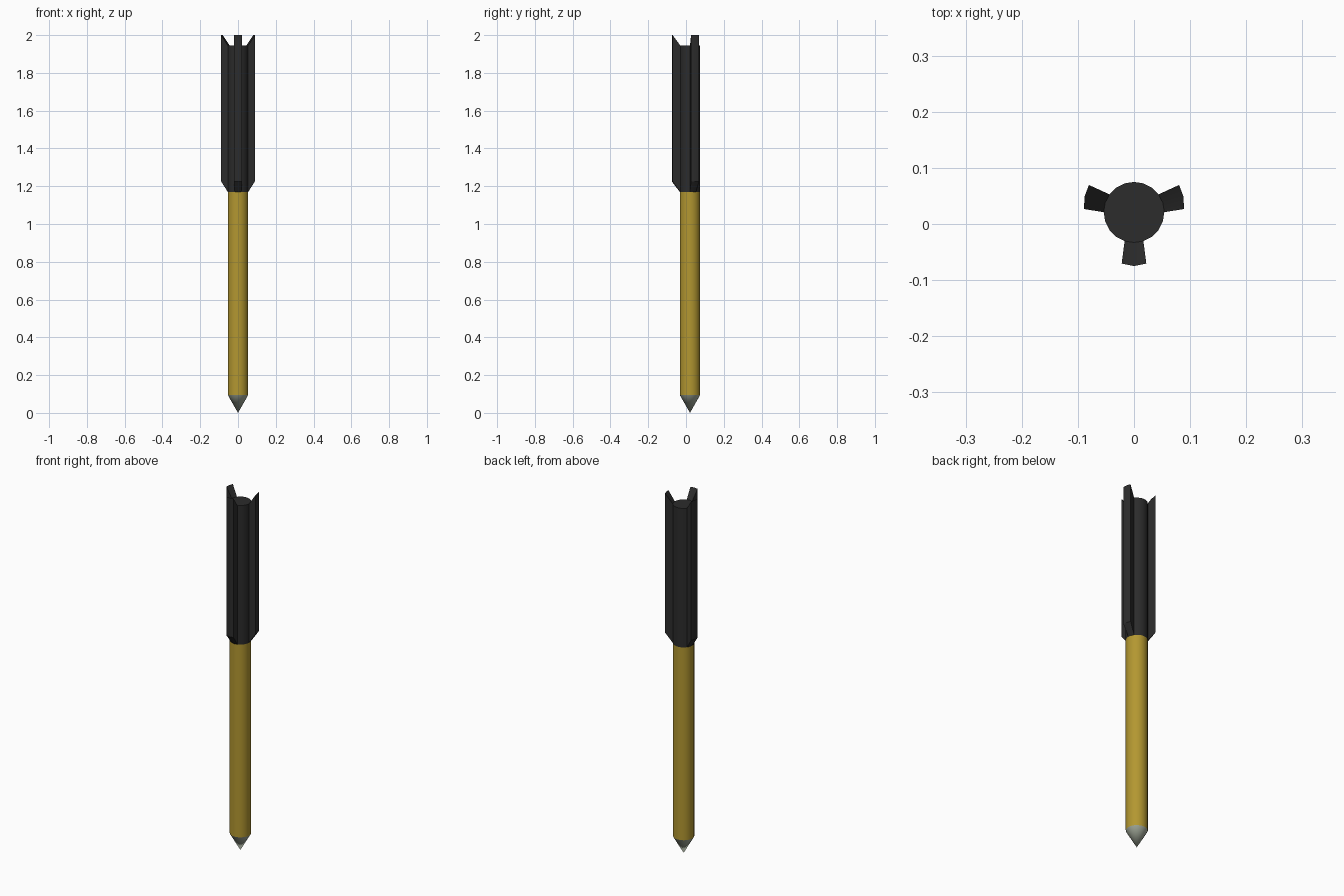
import bpy, bmesh, math

if "Cube" in bpy.data.objects:
    bpy.data.objects.remove(bpy.data.objects["Cube"])

N = 20           # sides of the round body
R = 0.054        # body radius
CY = 0.021       # body axis offset in y
Z_TIP, Z_GRIP, Z_TOP, RISE = 0.095, 1.17, 1.945, 0.055


def material(name, rgb):
    m = bpy.data.materials.new(name)
    m.diffuse_color = (*rgb, 1)
    m.use_nodes = True
    m.node_tree.nodes["Principled BSDF"].inputs["Base Color"].default_value = m.diffuse_color
    return m


def finish(name, bm, mat):
    bmesh.ops.recalc_face_normals(bm, faces=bm.faces)
    me = bpy.data.meshes.new(name)
    bm.to_mesh(me)
    bm.free()
    ob = bpy.data.objects.new(name, me)
    bpy.context.collection.objects.link(ob)
    ob.location.y = CY
    me.materials.append(mat)
    bpy.ops.object.select_all(action='DESELECT')
    ob.select_set(True)
    bpy.context.view_layer.objects.active = ob
    bpy.ops.object.shade_smooth_by_angle(angle=math.radians(30))
    return ob


def ring(bm, z):
    return [bm.verts.new((R * math.cos(math.tau * i / N),
                          R * math.sin(math.tau * i / N), z)) for i in range(N)]


def bridge(bm, a, b, skip=()):
    for i in range(N):
        if i not in skip:
            j = (i + 1) % N
            bm.faces.new((a[i], a[j], b[j], b[i]))


gold = material("gold", (0.45, 0.31, 0.03))
silver = material("silver", (0.38, 0.42, 0.34))
black = material("black", (0.025, 0.025, 0.025))

# pointed tip
bm = bmesh.new()
base = ring(bm, Z_TIP)
apex = bm.verts.new((0, 0, 0))
for i in range(N):
    bm.faces.new((apex, base[i], base[(i + 1) % N]))
finish("tip", bm, silver)

# long shaft
bm = bmesh.new()
bridge(bm, ring(bm, Z_TIP), ring(bm, Z_GRIP))
finish("shaft", bm, gold)

# finned tail: pairs of body faces pulled outward and upward into three fins
side = [(0.0893, 0.0058), (0.088, 0.0283), (0.0804, 0.0486)]
fins = {0: side,
        8: [(-x, y) for x, y in reversed(side)],
        14: [(-0.022, -0.0915), (0, -0.096), (0.022, -0.0915)]}
bm = bmesh.new()
low, high = ring(bm, Z_GRIP), ring(bm, Z_TOP)
bridge(bm, low, high, skip=[s + k for s in fins for k in (0, 1)])
bm.faces.new(high)
bm.faces.new(low)
for s, outer in fins.items():
    lo = [bm.verts.new((x, y, Z_GRIP + RISE)) for x, y in outer]
    hi = [bm.verts.new((x, y, Z_TOP + RISE)) for x, y in outer]
    for k in (0, 1):
        a, b = s + k, s + k + 1
        bm.faces.new((lo[k], lo[k + 1], hi[k + 1], hi[k]))
        bm.faces.new((low[a], low[b], lo[k + 1], lo[k]))
        bm.faces.new((high[a], high[b], hi[k + 1], hi[k]))
    for k in (0, 2):
        bm.faces.new((low[s + k], lo[k], hi[k], high[s + k]))
finish("finned_tail", bm, black)
